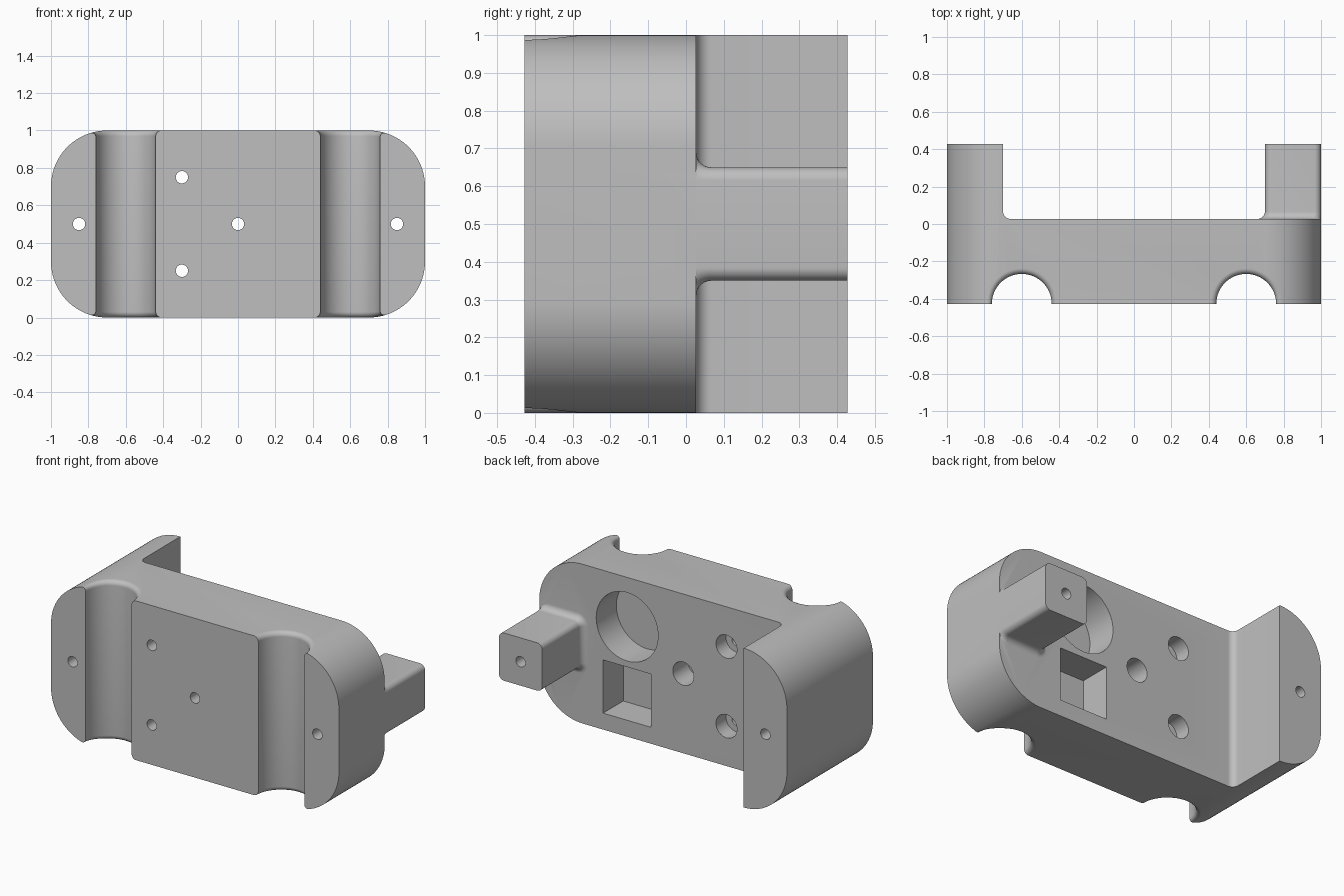
import bpy, bmesh
from math import sin, cos, pi, sqrt, radians
from mathutils import Vector

if "Cube" in bpy.data.objects:
    bpy.data.objects.remove(bpy.data.objects["Cube"], do_unlink=True)

FRONT, FACE, BACK = -0.427, 0.027, 0.427   # y of the front, the back face and the leg ends
CORNER, FILLET, HOLE = 0.3, 0.04, 0.033

grey = bpy.data.materials.new("plain grey")
grey.use_nodes = True
grey.diffuse_color = (0.52, 0.52, 0.52, 1)
grey.node_tree.nodes["Principled BSDF"].inputs["Base Color"].default_value = grey.diffuse_color


def arc(cx, cy, r, start, end, n=16):
    angles = [radians(start + (end - start) * i / n) for i in range(n + 1)]
    return [(cx + r * cos(a), cy + r * sin(a)) for a in angles]


def rounded(x0, x1, z0, z1, r, n=16):
    return (arc(x1 - r, z1 - r, r, 0, 90, n) + arc(x0 + r, z1 - r, r, 90, 180, n)
            + arc(x0 + r, z0 + r, r, 180, 270, n) + arc(x1 - r, z0 + r, r, 270, 360, n))


def loft(name, rings):
    """Skin a stack of equal rings and cap both ends."""
    bm = bmesh.new()
    rows = [[bm.verts.new(p) for p in ring] for ring in rings]
    for a, b in zip(rows, rows[1:]):
        for i in range(len(a)):
            j = (i + 1) % len(a)
            bm.faces.new((a[i], a[j], b[j], b[i]))
    bm.faces.new(rows[0])
    bm.faces.new(rows[-1])
    bmesh.ops.recalc_face_normals(bm, faces=bm.faces)
    mesh = bpy.data.meshes.new(name)
    bm.to_mesh(mesh)
    bm.free()
    obj = bpy.data.objects.new(name, mesh)
    bpy.context.collection.objects.link(obj)
    mesh.materials.append(grey)
    return obj


def along_y(name, outline, y0, y1):
    return loft(name, [[(x, y, z) for x, z in outline] for y in (y0, y1)])


def combine(target, tool, operation):
    tool.hide_render = True
    mod = target.modifiers.new(operation.lower(), 'BOOLEAN')
    mod.operation, mod.solver, mod.object = operation, 'EXACT', tool
    bpy.context.view_layer.objects.active = target
    bpy.ops.object.modifier_apply(modifier=mod.name)
    bpy.data.objects.remove(tool, do_unlink=True)


# Body and full-height leg: plan profile trimmed to a rounded front outline
plan = [(-1.2, FRONT), (1.2, FRONT), (1.2, FACE)]
plan += arc(-0.7 + FILLET, FACE + FILLET, FILLET, 270, 180, 10)
plan += [(-0.7, BACK), (-1.2, BACK)]
body = loft("bracket_body", [[(x, y, z) for x, y in plan] for z in (-0.2, 1.2)])
combine(body, along_y("outline", rounded(-1, 1, 0, 1, CORNER, 24), -1, 1), 'INTERSECT')

# Square post with a fillet flaring into the back face
rings = []
spreads = [(FACE - 0.1, FILLET)]
for i in range(11):
    a = i / 10 * pi / 2
    spreads.append((FACE + FILLET * (1 - cos(a)), FILLET * (1 - sin(a))))
for y, e in spreads + [(BACK, 0)]:
    outline = rounded(0.7 - e, 1, 0.35 - e, 0.65 + e, 0.035 + e, 8)
    rings.append([(x, y, z) for x, z in outline])
combine(body, loft("post", rings), 'UNION')


# Upright half-round grooves, flared where they meet the top and bottom
def groove(cx, radius=0.16, flare=0.03, n=64):
    steps = [i / 8 for i in range(9)]
    lower = [(-0.1, radius + flare)]
    for s in steps:
        a = s * pi / 2
        lower.append((flare * (1 - cos(a)), radius + flare * (1 - sin(a))))
    stack = lower + [(1 - z, r) for z, r in reversed(lower)]
    rows = []
    for z, r in stack:
        row = []
        for i in range(n):
            a = 2 * pi * i / n
            x = cx + r * cos(a)
            over = max(0, abs(x) - (1 - CORNER))
            drop = CORNER - sqrt(CORNER ** 2 - over ** 2)
            row.append((x, FRONT + r * sin(a), 0.5 + (z - 0.5) * (1 - 2 * drop)))
        rows.append(row)
    return loft("groove", rows)


for side in (-1, 1):
    combine(body, groove(0.6 * side), 'DIFFERENCE')


# Drilled holes, counterbores and back pockets
def drill(x, z, r, y0, y1, n=32):
    combine(body, along_y("drill", arc(x, z, r, 0, 360, n)[:-1], y0, y1), 'DIFFERENCE')


for x in (-0.85, 0.85):
    drill(x, 0.5, HOLE, -1, 1)
for x, z, depth in ((0, 0.5, 0.15), (-0.3, 0.75, 0.1), (-0.3, 0.25, 0.1)):
    drill(x, z, HOLE, -1, 1)
    drill(x, z, 0.073, FACE - depth, 0.2)
drill(0.39, 0.69, 0.215, FACE - 0.2, 0.2, 64)
square = [(0.39 + sx * 0.167, 0.27 + sz * 0.167) for sx, sz in ((-1, -1), (1, -1), (1, 1), (-1, 1))]
combine(body, along_y("pocket", square, FACE - 0.2, 0.2), 'DIFFERENCE')

# One material and smooth curves with crisp edges
body.data.materials.clear()
body.data.materials.append(grey)
for face in body.data.polygons:
    face.material_index = 0
bpy.ops.object.select_all(action='DESELECT')
body.select_set(True)
bpy.context.view_layer.objects.active = body
bpy.ops.object.shade_smooth_by_angle(angle=radians(30))
